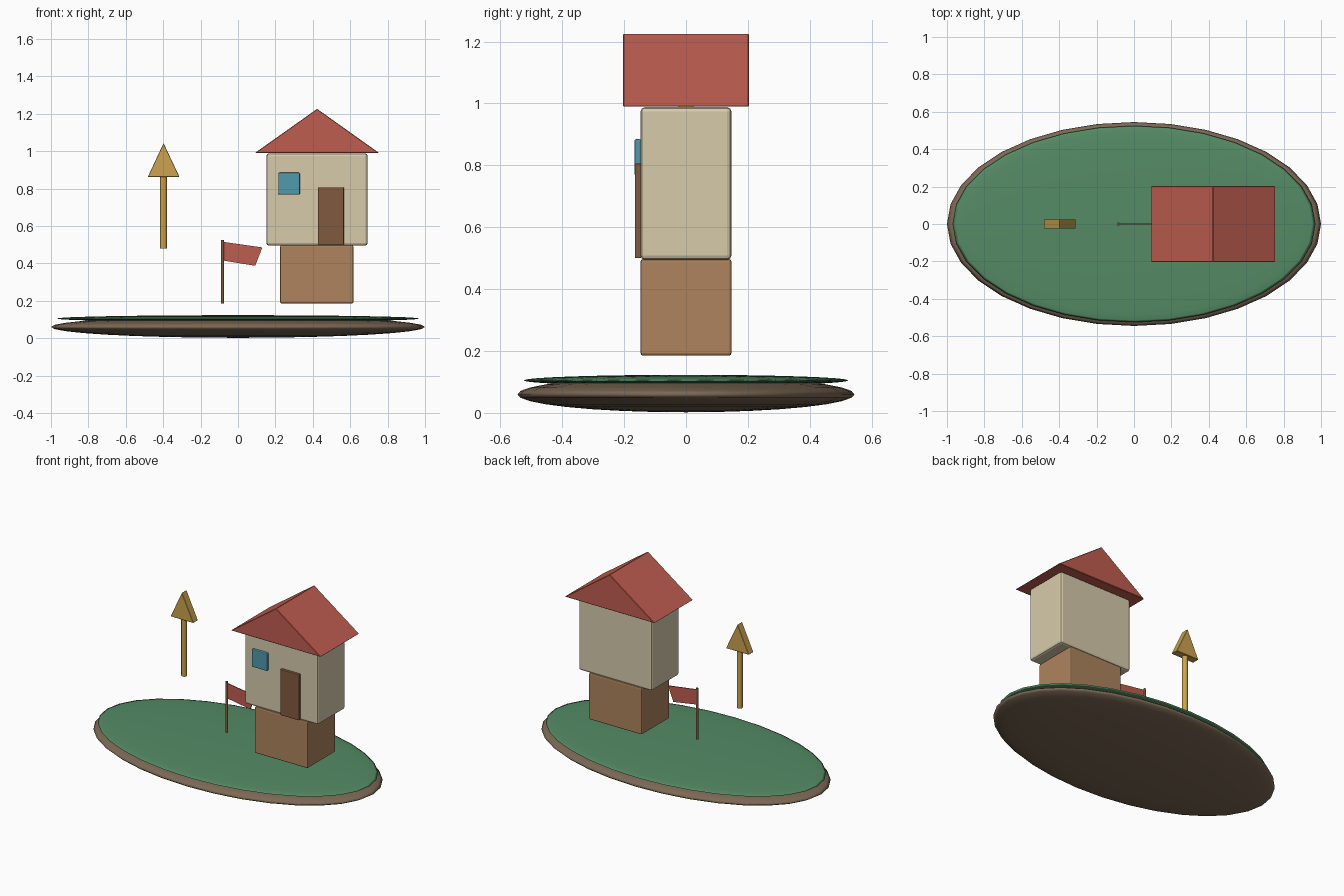
import bpy, bmesh, math

if "Cube" in bpy.data.objects:
    bpy.data.objects.remove(bpy.data.objects["Cube"])

def material(name, rgb):
    m = bpy.data.materials.new(name)
    m.diffuse_color = (*rgb, 1)
    m.use_nodes = True
    m.node_tree.nodes["Principled BSDF"].inputs["Base Color"].default_value = m.diffuse_color
    return m

EARTH = material("earth", (0.20, 0.14, 0.09))
GRASS = material("grass", (0.09, 0.26, 0.13))
TAN = material("tan", (0.42, 0.23, 0.11))
CREAM = material("cream", (0.68, 0.60, 0.41))
RED = material("red", (0.52, 0.11, 0.08))
WOOD = material("wood", (0.22, 0.10, 0.05))
BLUE = material("blue", (0.08, 0.32, 0.42))
GOLD = material("gold", (0.60, 0.37, 0.08))

def finish(ob, name, mat, bevel=0, segments=2):
    ob.name = ob.data.name = name
    ob.data.materials.append(mat)
    if bevel:
        mod = ob.modifiers.new("bevel", "BEVEL")
        mod.width, mod.segments = bevel, segments
    return ob

def smooth(angle):
    bpy.ops.object.shade_smooth_by_angle(angle=math.radians(angle))

def ellipsoid(name, mat, z, size):
    bpy.ops.mesh.primitive_uv_sphere_add(segments=32, ring_count=16, location=(0, 0, z))
    ob = bpy.context.object
    ob.scale = size
    bpy.ops.object.transform_apply(location=False)
    bpy.ops.object.shade_smooth()
    return finish(ob, name, mat)

def box(name, mat, x, y, z, bevel):
    bpy.ops.mesh.primitive_cube_add(size=1, location=[sum(r) / 2 for r in (x, y, z)])
    ob = bpy.context.object
    ob.scale = [r[1] - r[0] for r in (x, y, z)]
    bpy.ops.object.transform_apply(location=False)
    return finish(ob, name, mat, bevel)

def post(name, mat, x, radius, z0, z1):
    bpy.ops.mesh.primitive_cylinder_add(vertices=12, radius=radius, depth=z1 - z0,
                                        location=(x, 0, (z0 + z1) / 2))
    smooth(35)
    return finish(bpy.context.object, name, mat)

def slab(name, mat, outline, half, bevel=0):
    """Extrude an x-z outline along y, from -half to half."""
    bm = bmesh.new()
    face = bm.faces.new([bm.verts.new((x, -half, z)) for x, z in outline])
    new = bmesh.ops.extrude_face_region(bm, geom=[face])["geom"]
    bmesh.ops.translate(bm, vec=(0, 2 * half, 0),
                        verts=[v for v in new if isinstance(v, bmesh.types.BMVert)])
    bmesh.ops.recalc_face_normals(bm, faces=bm.faces)
    me = bpy.data.meshes.new(name)
    bm.to_mesh(me)
    bm.free()
    ob = bpy.data.objects.new(name, me)
    bpy.context.collection.objects.link(ob)
    return finish(ob, name, mat, bevel, 1)

# Island
ellipsoid("island_base", EARTH, 0.06, (1.0, 0.545, 0.058))
ellipsoid("grass_top", GRASS, 0.105, (0.97, 0.525, 0.018))

# House
box("house_lower", TAN, (0.225, 0.617), (-0.147, 0.147), (0.185, 0.497), 0.008)
box("house_upper", CREAM, (0.152, 0.693), (-0.147, 0.147), (0.495, 0.988), 0.014)
slab("roof", RED, [(0.09, 0.99), (0.755, 0.99), (0.423, 1.226)], 0.204, 0.003)
box("door", WOOD, (0.427, 0.566), (-0.165, -0.145), (0.50, 0.806), 0.003)
box("window", BLUE, (0.216, 0.331), (-0.167, -0.145), (0.767, 0.885), 0.006)

# Flag
post("flag_pole", WOOD, -0.083, 0.008, 0.185, 0.525)
slab("flag", RED, [(-0.078, 0.515), (0.13, 0.485), (0.092, 0.387), (-0.078, 0.415)], 0.003)

# Floating arrow
post("arrow_shaft", GOLD, -0.398, 0.018, 0.48, 0.87)
slab("arrow_head", GOLD, [(-0.482, 0.863), (-0.313, 0.863), (-0.398, 1.043)], 0.025, 0.002)
